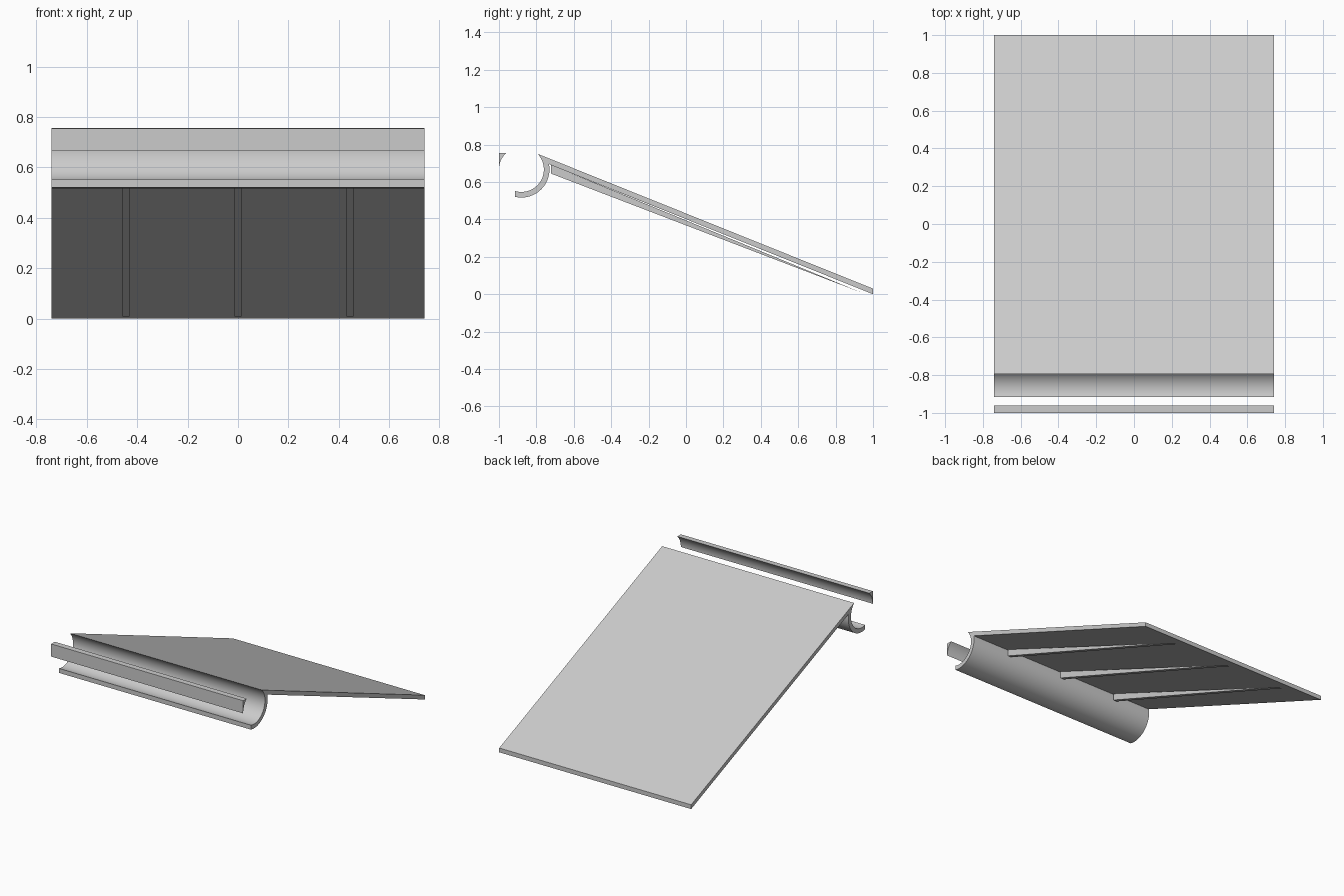
import bpy, bmesh
from math import cos, sin, radians

old = bpy.data.objects.get("Cube")
if old:
    bpy.data.objects.remove(old, do_unlink=True)

grey = bpy.data.materials.new("light grey")
grey.use_nodes = True
colour = (0.6, 0.6, 0.6, 1)
grey.diffuse_color = colour
grey.node_tree.nodes["Principled BSDF"].inputs["Base Color"].default_value = colour

HALF_WIDTH = 0.74
CY, CZ = -0.88, 0.667        # centre of the round channel
INNER, OUTER = 0.12, 0.15


def arc(radius, start, end, steps):
    """Points on the channel circle, angles in degrees."""
    angles = [radians(start + (end - start) * i / steps) for i in range(steps + 1)]
    return [(CY + radius * cos(a), CZ + radius * sin(a)) for a in angles]


def extrude_profile(name, profile, x0, x1):
    """Sweep a closed (y, z) profile along x."""
    bm = bmesh.new()
    face = bm.faces.new([bm.verts.new((x0, y, z)) for y, z in profile])
    swept = bmesh.ops.extrude_face_region(bm, geom=[face])["geom"]
    verts = [v for v in swept if isinstance(v, bmesh.types.BMVert)]
    bmesh.ops.translate(bm, verts=verts, vec=(x1 - x0, 0, 0))
    bmesh.ops.recalc_face_normals(bm, faces=bm.faces)
    mesh = bpy.data.meshes.new(name)
    bm.to_mesh(mesh)
    bm.free()
    mesh.materials.append(grey)
    obj = bpy.data.objects.new(name, mesh)
    bpy.context.collection.objects.link(obj)
    bpy.ops.object.select_all(action='DESELECT')
    obj.select_set(True)
    bpy.context.view_layer.objects.active = obj
    bpy.ops.object.shade_smooth_by_angle(angle=radians(30))
    return obj


# Sloping panel with the curved channel lip along its high edge
panel = [(1, 0), (1, 0.03)]
panel += arc(INNER, 44.5, -107, 32)
panel += arc(OUTER, -103.5, 11, 32)
extrude_profile("sloping_panel_with_channel", panel, -HALF_WIDTH, HALF_WIDTH)

# Separate front strip with a hollowed back
strip = [(-1, 0.755)] + arc(INNER, 132.5, 180, 12)
extrude_profile("front_strip", strip, -HALF_WIDTH, HALF_WIDTH)

# Tapering ribs under the panel
rib = [(-0.722, 0.692), (-0.722, 0.645), (0.94, 0.008)]
for side, x in (("right", -0.445), ("middle", 0), ("left", 0.445)):
    extrude_profile(side + "_rib", rib, x - 0.014, x + 0.014)
